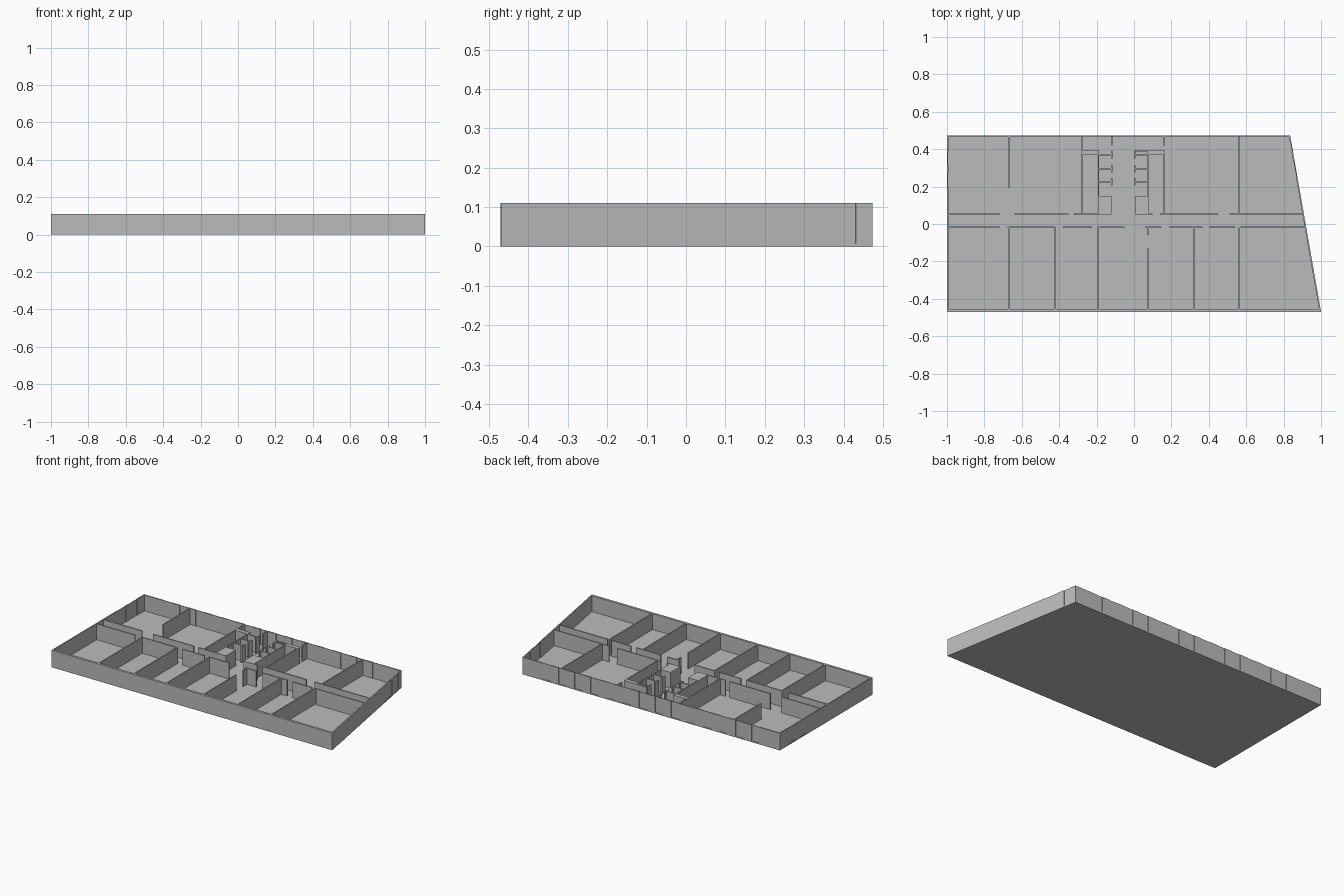
import bpy, bmesh
from mathutils import Vector

cube = bpy.data.objects.get("Cube")
if cube:
    bpy.data.objects.remove(cube, do_unlink=True)

H = 0.11        # wall height
T = 0.008       # partition thickness
SLAB = 0.008    # floor thickness
BACK, FRONT = 0.473, -0.47

grey = bpy.data.materials.new("plaster_grey")
grey.use_nodes = True
colour = (0.5, 0.5, 0.5, 1)
grey.diffuse_color = colour
grey.node_tree.nodes["Principled BSDF"].inputs["Base Color"].default_value = colour


def slant_x(y):
    """x of the sloping side at a given y"""
    return 1.0 + (0.835 - 1.0) * (y - FRONT) / (BACK - FRONT)


def prism(bm, outline, z0, z1):
    """Extrude a flat outline straight up"""
    face = bm.faces.new([bm.verts.new((x, y, z0)) for x, y in outline])
    top = bmesh.ops.extrude_face_region(bm, geom=[face])["geom"]
    for v in top:
        if isinstance(v, bmesh.types.BMVert):
            v.co.z = z1


def box(bm, x0, x1, y0, y1):
    prism(bm, [(x0, y0), (x1, y0), (x1, y1), (x0, y1)], 0, H)


def wall(bm, a, b, t=T):
    """Straight upright wall between two plan points"""
    a, b = Vector(a), Vector(b)
    d = (b - a).normalized()
    n = Vector((-d.y, d.x)) * t / 2
    prism(bm, [a - n, b - n, b + n, a + n], 0, H)


def panelled(bm, a, b, windows):
    """Wall with slightly recessed window panels, given as fractions of its length"""
    a, b = Vector(a), Vector(b)
    start = 0
    for w0, w1 in windows:
        wall(bm, a.lerp(b, start), a.lerp(b, w0))
        wall(bm, a.lerp(b, w0), a.lerp(b, w1), T * 0.4)
        start = w1
    wall(bm, a.lerp(b, start), b)


def part(name, build):
    bm = bmesh.new()
    build(bm)
    bmesh.ops.recalc_face_normals(bm, faces=bm.faces)
    mesh = bpy.data.meshes.new(name)
    bm.to_mesh(mesh)
    bm.free()
    mesh.materials.append(grey)
    bpy.context.collection.objects.link(bpy.data.objects.new(name, mesh))


# Floor
part("floor_slab", lambda bm: prism(
    bm, [(-1, FRONT), (1, FRONT), (0.835, BACK), (-1, BACK)], 0, SLAB))

# Outer walls
e = T / 2
part("front_wall", lambda bm: prism(
    bm, [(-1, FRONT), (1, FRONT), (slant_x(-0.455), -0.455), (-1, -0.455)], 0, H))
part("back_wall", lambda bm: panelled(
    bm, (-1, BACK - e), (0.835, BACK - e),
    [((i + 0.25) / 16, (i + 0.75) / 16) for i in range(1, 15)]))
part("right_wall", lambda bm: panelled(
    bm, (-1 + e, FRONT), (-1 + e, BACK), [(0.71, 0.79), (0.83, 0.91)]))
part("sloping_wall", lambda bm: panelled(
    bm, (1 - e, FRONT), (0.835 - e, BACK), [(0.757, 0.857), (0.91, 0.955)]))

# Corridor walls with door gaps
REAR_Y, FORE_Y = 0.053, -0.018
rear_runs = [(-1, -0.72), (-0.64, -0.35), (-0.32, -0.19), (0.075, 0.1),
             (0.14, 0.45), (0.51, slant_x(REAR_Y) - e)]
fore_runs = [(-1, -0.72), (-0.675, -0.425), (-0.38, -0.225), (-0.195, -0.05),
             (0.06, 0.145), (0.19, 0.365), (0.405, 0.54), (0.57, slant_x(FORE_Y) - e)]


def corridor(y, runs):
    return lambda bm: [wall(bm, (x0, y), (x1, y)) for x0, x1 in runs]


part("corridor_wall_rear", corridor(REAR_Y, rear_runs))
part("corridor_wall_front", corridor(FORE_Y, fore_runs))


# Room partitions
def front_partitions(bm):
    for x in (-0.67, -0.42, -0.19, 0.32, 0.56):
        wall(bm, (x, FORE_Y), (x, -0.46))
    wall(bm, (0.077, FORE_Y), (0.077, -0.06))
    wall(bm, (0.077, -0.13), (0.077, -0.46))


def rear_partitions(bm):
    for x, y in ((-0.67, 0.195), (-0.28, REAR_Y), (0.56, REAR_Y)):
        wall(bm, (x, BACK - e), (x, y))
    wall(bm, (0.162, BACK - e), (0.162, 0.42))
    wall(bm, (0.162, 0.395), (0.162, REAR_Y))
    wall(bm, (-0.12, BACK - e), (-0.12, 0.42))


part("front_partitions", front_partitions)
part("rear_partitions", rear_partitions)


# Service core: two rows of small cells beside the hall
def cells(x0, x1, hall_x):
    def build(bm):
        outer = x0 if hall_x == x1 else x1
        wall(bm, (outer, 0.395), (outer, REAR_Y), 0.005)
        for y in (0.37, 0.295, 0.225):
            wall(bm, (x0, y), (x1, y))
            wall(bm, (hall_x, y - 0.02), (hall_x, y + 0.02))
        box(bm, x0, x1, 0.05, 0.15)
    return build


part("core_cells_right", cells(-0.19, -0.12, -0.12))
part("core_cells_left", cells(0.005, 0.075, 0.005))
part("core_end_wall_left", lambda bm: wall(bm, (0.005, 0.392), (0.075, 0.392)))
part("thick_wall_right", lambda bm: box(bm, -0.28, -0.19, 0.37, 0.396))
part("thick_wall_left", lambda bm: box(bm, 0.075, 0.162, 0.37, 0.396))
